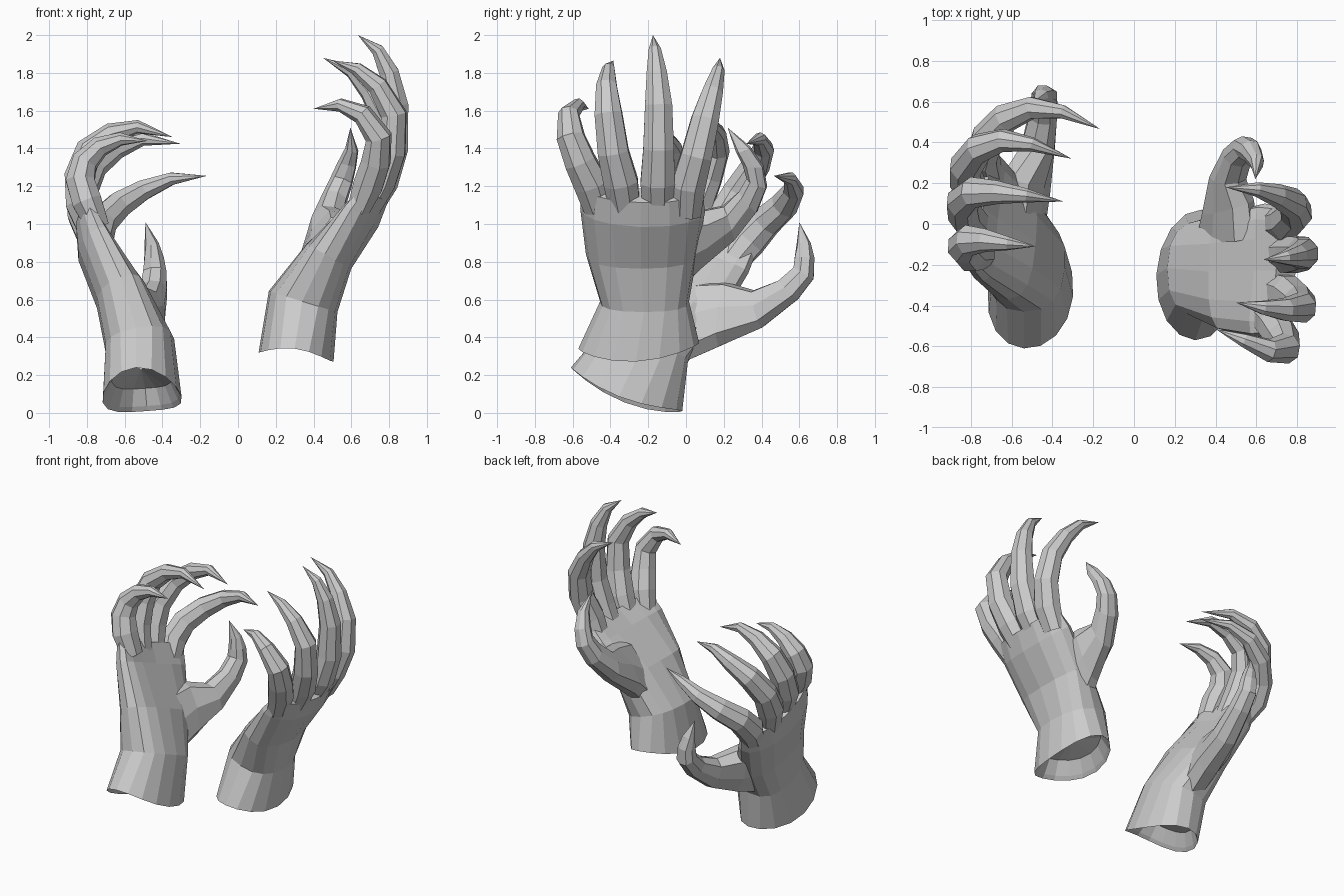
import bpy, bmesh, math
from mathutils import Vector


def make_object(name, rings, tip):
    """Skin a list of point rings; close the far end on a tip point."""
    bm = bmesh.new()
    loops = [[bm.verts.new(p) for p in ring] for ring in rings]
    n = len(loops[0])
    for a, b in zip(loops, loops[1:]):
        for i in range(n):
            j = (i + 1) % n
            bm.faces.new((a[i], a[j], b[j], b[i]))
    end = bm.verts.new(tip)
    for i in range(n):
        bm.faces.new((loops[-1][i], loops[-1][(i + 1) % n], end))
    bmesh.ops.recalc_face_normals(bm, faces=bm.faces[:])
    me = bpy.data.meshes.new(name)
    bm.to_mesh(me)
    bm.free()
    ob = bpy.data.objects.new(name, me)
    bpy.context.collection.objects.link(ob)
    return ob


def finger(name, path, sides=8):
    """Tapering tube through the joints, ending in a pointed claw."""
    pts = [Vector(p) for p in path]
    rings = []
    prev = Vector((0, 1, 0))
    for i in range(len(pts) - 1):
        t = (pts[i + 1] - pts[max(i - 1, 0)]).normalized()
        u = (prev - t * prev.dot(t)).normalized()
        prev = u
        v = t.cross(u)
        wide, deep = finger_radii[i]
        rings.append([pts[i] + u * (wide * math.cos(w)) + v * (deep * math.sin(w))
                      for w in (2 * math.pi * (k + 0.5) / sides for k in range(sides))])
    return make_object(name, rings, pts[-1])


def loft(name, sections, outward=1, sides=16, tip=None, sag=0.0):
    """Loft through flattened sections (palm and thumb).
    Section: one edge, other edge, half thickness, arch of the back.
    With sag, the first rim droops and gets a recessed cap (the wrist)."""
    mids = [(Vector(s[0]) + Vector(s[1])) / 2 for s in sections]
    rings = []
    for i, (p, q, thick, arch) in enumerate(sections):
        w = (Vector(q) - Vector(p)) / 2
        axis = (mids[min(i + 1, len(mids) - 1)] - mids[max(i - 1, 0)]).normalized()
        nrm = w.cross(axis).normalized() * outward
        power = 1.0 if sag and i == 0 else 0.8
        ring = []
        for k in range(sides):
            a = 2 * math.pi * k / sides
            c, s = math.cos(a), math.sin(a)
            c = math.copysign(abs(c) ** power, c)
            s = math.copysign(abs(s) ** power, s)
            drop = axis * (sag * (1 - c * c)) if i == 0 else Vector()
            ring.append(mids[i] + w * c + nrm * (thick * s + arch * (1 - c * c)) - drop)
        rings.append(ring)
    if sag:
        up = (mids[1] - mids[0]).normalized()
        rings = [[mids[0] + (v - mids[0]) * f + up * d for v in rings[0]]
                 for f, d in ((0.04, 0.12), (0.75, 0.1), (0.93, 0.02))] + rings
    return make_object(name, rings, tip or sum(rings[-1], Vector()) / sides)


# (sideways, front-to-back) radius at each joint
finger_radii = ((.085, .065), (.098, .085), (.088, .082), (.078, .072), (.058, .056), (.035, .036))

# Upright hand on the right
right_palm = [
    ((0.30, -0.57, 0.34), (0.33, 0.07, 0.37), 0.20, 0.0),
    ((0.34, -0.455, 0.59), (0.35, 0.016, 0.59), 0.19, 0.0),
    ((0.46, -0.53, 0.84), (0.47, 0.06, 0.84), 0.135, 0.02),
    ((0.60, -0.56, 1.08), (0.64, 0.10, 1.06), 0.095, 0.055),
    ((0.68, -0.55, 1.19), (0.73, 0.09, 1.17), 0.06, 0.05)]
right_fingers = {
    "pinky": [(.64, -.46, 1.08), (.69, -.50, 1.21), (.73, -.56, 1.33), (.745, -.61, 1.46),
              (.66, -.62, 1.58), (.54, -.57, 1.63), (.40, -.515, 1.61)],
    "ring": [(.68, -.32, 1.06), (.755, -.345, 1.22), (.81, -.385, 1.38), (.825, -.41, 1.58),
             (.74, -.42, 1.73), (.63, -.41, 1.82), (.50, -.385, 1.865)],
    "middle": [(.69, -.15, 1.06), (.77, -.15, 1.22), (.825, -.145, 1.4), (.835, -.145, 1.63),
               (.80, -.155, 1.80), (.74, -.165, 1.92), (.635, -.175, 2.0)],
    "index": [(.68, .0, 1.05), (.745, .01, 1.2), (.795, .055, 1.36), (.78, .10, 1.55),
              (.70, .14, 1.70), (.60, .17, 1.81), (.45, .18, 1.88)]}
right_thumb = [
    ((.33, -.07, .62), (.58, -.07, 1.05), .09, 0), ((.36, .06, .77), (.56, .10, 1.07), .09, 0),
    ((.41, .25, .92), (.51, .20, 1.09), .08, 0), ((.48, .38, 1.07), (.53, .28, 1.17), .07, 0),
    ((.53, .43, 1.20), (.56, .32, 1.24), .062, 0), ((.565, .41, 1.31), (.585, .30, 1.31), .052, 0),
    ((.60, .34, 1.41), (.605, .265, 1.38), .036, 0)]

# Tilted, more curled hand on the left
left_palm = [
    ((-0.54, -0.61, 0.24), (-0.48, -0.02, 0.01), 0.21, 0.0),
    ((-0.54, -0.43, 0.45), (-0.50, 0.01, 0.27), 0.185, 0.0),
    ((-0.62, -0.37, 0.72), (-0.57, 0.18, 0.49), 0.14, 0.02),
    ((-0.74, -0.28, 0.98), (-0.67, 0.33, 0.74), 0.095, 0.055),
    ((-0.79, -0.22, 1.10), (-0.71, 0.38, 0.87), 0.06, 0.05)]
left_fingers = {
    "pinky": [(-.74, -.14, .98), (-.80, -.14, 1.12), (-.835, -.11, 1.23), (-.81, -.08, 1.33),
              (-.73, -.08, 1.41), (-.62, -.095, 1.45), (-.48, -.11, 1.44)],
    "ring": [(-.77, .0, .93), (-.83, .05, 1.1), (-.84, .11, 1.25), (-.79, .155, 1.39),
             (-.67, .155, 1.48), (-.53, .14, 1.515), (-.345, .11, 1.46)],
    "middle": [(-.77, .14, .88), (-.82, .21, 1.04), (-.825, .28, 1.17), (-.76, .37, 1.31),
               (-.64, .41, 1.40), (-.50, .39, 1.45), (-.305, .32, 1.425)],
    "index": [(-.71, .24, .80), (-.745, .33, .91), (-.72, .42, 1.01), (-.63, .52, 1.10),
              (-.50, .57, 1.18), (-.35, .55, 1.24), (-.165, .465, 1.255)]}
left_thumb = [
    ((-.49, -.01, .27), (-.62, .02, .70), .10, 0), ((-.46, .17, .35), (-.60, .22, .69), .10, 0),
    ((-.44, .40, .45), (-.50, .36, .65), .085, 0), ((-.42, .59, .60), (-.47, .49, .70), .072, 0),
    ((-.42, .675, .71), (-.46, .57, .77), .065, 0), ((-.43, .68, .82), (-.46, .575, .82), .054, 0),
    ((-.455, .66, .90), (-.46, .585, .89), .038, 0)]

# Palm, four clawed fingers and webbed thumb for each hand
for hand, sections, fingers, thumb, tip, outward in (
        ("right", right_palm, right_fingers, right_thumb, (.595, .22, 1.51), 1),
        ("left", left_palm, left_fingers, left_thumb, (-.49, .60, 1.01), -1)):
    loft(hand + "_palm", sections, outward, sag=0.06)
    loft(hand + "_thumb", thumb, outward, sides=8, tip=Vector(tip))
    for part, path in fingers.items():
        finger(f"{hand}_{part}", path)
